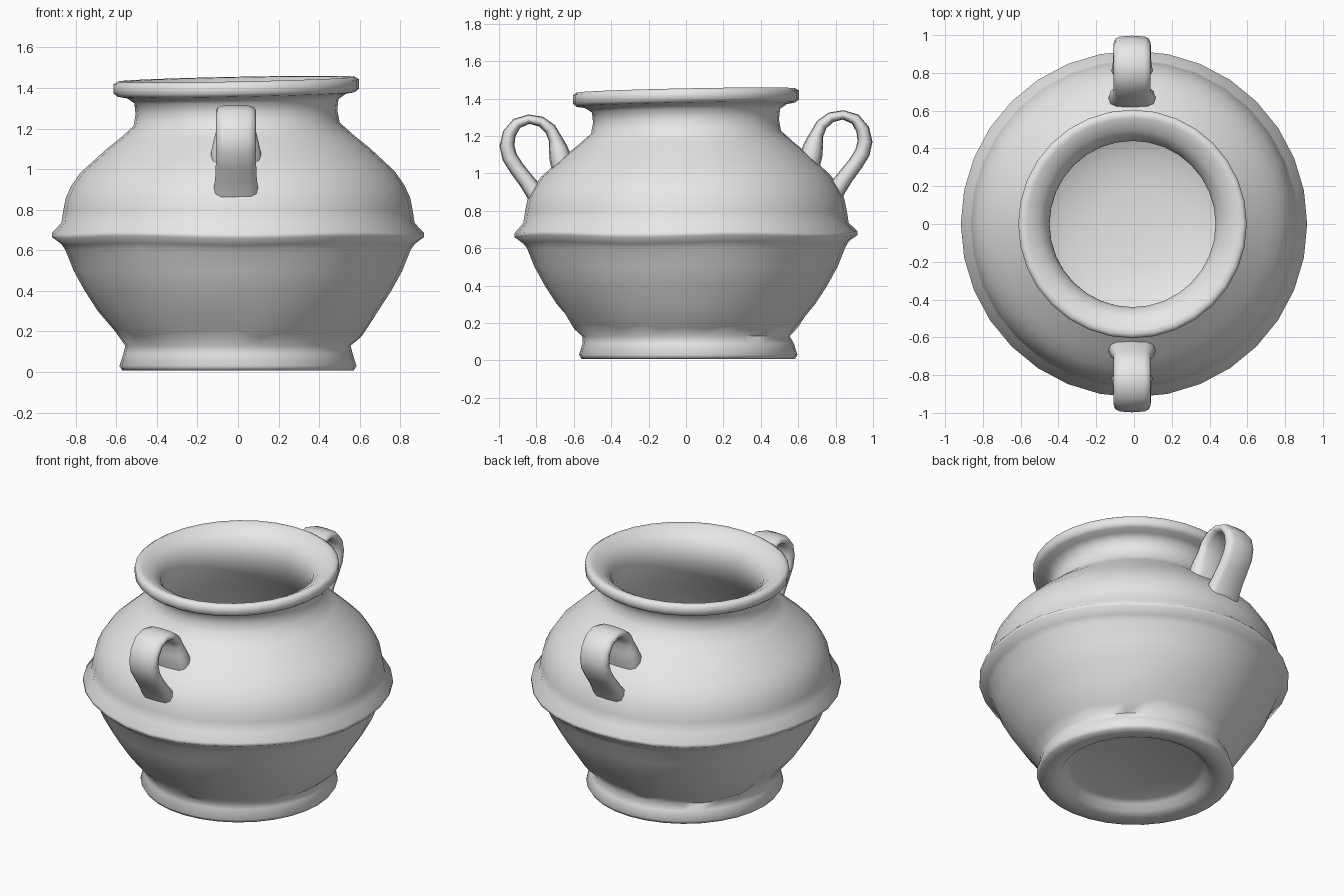
import bpy, bmesh, math, random
from mathutils import Vector

random.seed(4)
cube = bpy.data.objects.get("Cube")
if cube:
    bpy.data.objects.remove(cube)

# One plain clay colour
clay = bpy.data.materials.new("pale grey clay")
clay.use_nodes = True
GREY = (0.8, 0.8, 0.8, 1)
clay.diffuse_color = GREY
clay.node_tree.nodes["Principled BSDF"].inputs["Base Color"].default_value = GREY


def finish(bm, name, angle):
    bmesh.ops.recalc_face_normals(bm, faces=bm.faces)
    mesh = bpy.data.meshes.new(name)
    bm.to_mesh(mesh)
    bm.free()
    mesh.materials.append(clay)
    obj = bpy.data.objects.new(name, mesh)
    bpy.context.collection.objects.link(obj)
    bpy.ops.object.select_all(action='DESELECT')
    obj.select_set(True)
    bpy.context.view_layer.objects.active = obj
    bpy.ops.object.shade_smooth_by_angle(angle=math.radians(angle))
    return obj


def skin(bm, rings):
    """Bridge consecutive closed rings and cap both ends."""
    n = len(rings[0])
    for a, b in zip(rings, rings[1:]):
        for i in range(n):
            j = (i + 1) % n
            bm.faces.new((a[i], a[j], b[j], b[i]))
    bm.faces.new(rings[0])
    bm.faces.new(rings[-1])


# Pot: (radius, height) from the recessed base, up the outside, down the inside
PROFILE = [
    (0.38, 0.075), (0.415, 0.06), (0.44, 0.025), (0.49, 0.008), (0.57, 0.008),
    (0.584, 0.03), (0.565, 0.09), (0.555, 0.13), (0.61, 0.19), (0.69, 0.30),
    (0.755, 0.40), (0.81, 0.50), (0.85, 0.60), (0.87, 0.63), (0.917, 0.665),
    (0.917, 0.685), (0.87, 0.735), (0.86, 0.80), (0.848, 0.86), (0.82, 0.92),
    (0.775, 0.985), (0.715, 1.04), (0.65, 1.10), (0.575, 1.16), (0.508, 1.22),
    (0.497, 1.28), (0.503, 1.335), (0.54, 1.36), (0.585, 1.368), (0.605, 1.385),
    (0.605, 1.43), (0.585, 1.443), (0.56, 1.44), (0.495, 1.405), (0.455, 1.36),
    (0.44, 1.30), (0.44, 1.24), (0.475, 1.15), (0.54, 1.06), (0.62, 0.96),
    (0.69, 0.86), (0.74, 0.73), (0.75, 0.61), (0.71, 0.46), (0.62, 0.32),
    (0.50, 0.21), (0.36, 0.15), (0.20, 0.125),
]
SIDES = 32
bm = bmesh.new()
rings = []
for k, (r, z) in enumerate(PROFILE):
    ring = []
    for i in range(SIDES):
        a = math.tau * i / SIDES
        x, y = r * math.cos(a), r * math.sin(a)
        # The mouth leans a little; the foot joint and shoulder ridge are hand pinched
        top = min(1, max(0, (z - 0.9) / 0.4))
        lean = 0.02 * (x + y) * top
        pinch = random.uniform(-0.025, 0.025) if k == 8 else 0
        if 13 <= k <= 15:
            pinch = 0.006 * math.sin(5 * a)
        foot = 0.012 if z < 0.1 else 0
        ring.append(bm.verts.new((x - 0.008 * top, y + foot, z + lean + pinch)))
    rings.append(ring)
skin(bm, rings)
finish(bm, "pot_body", 75)

# Handles: oval strap swept along a loop: (distance out, height, half thickness)
LOOP = [
    (0.74, 0.80, 0.05), (0.785, 0.86, 0.05), (0.815, 0.91, 0.048),
    (0.855, 0.965, 0.043), (0.905, 1.03, 0.041), (0.943, 1.09, 0.041),
    (0.957, 1.15, 0.04), (0.945, 1.215, 0.036), (0.905, 1.27, 0.03),
    (0.84, 1.293, 0.025), (0.775, 1.28, 0.028), (0.725, 1.24, 0.032),
    (0.70, 1.19, 0.036), (0.685, 1.14, 0.05), (0.67, 1.08, 0.06),
    (0.655, 1.02, 0.06),
]
SECTION = 12


def handle(name, side, lift):
    bm = bmesh.new()
    rings = []
    path = [Vector((0, y, z)) for y, z, _ in LOOP]
    for k, p in enumerate(path):
        t = (path[min(k + 1, len(path) - 1)] - path[max(k - 1, 0)]).normalized()
        normal = Vector((0, -t.z, t.y))
        thick = LOOP[k][2]
        width = 0.098 + 1.3 * max(0, thick - 0.04)
        ring = []
        for i in range(SECTION):
            a = math.tau * i / SECTION
            c, s = math.cos(a), math.sin(a)
            # Squared-off oval
            u = math.copysign(abs(c) ** 0.6, c) * width
            q = p + normal * math.copysign(abs(s) ** 0.8, s) * thick
            ring.append(bm.verts.new((u - 0.01, q.y * side, q.z + lift)))
        rings.append(ring)
    skin(bm, rings)
    finish(bm, name, 75)


handle("front_handle", -1, -0.003)
handle("back_handle", 1, 0.02)
